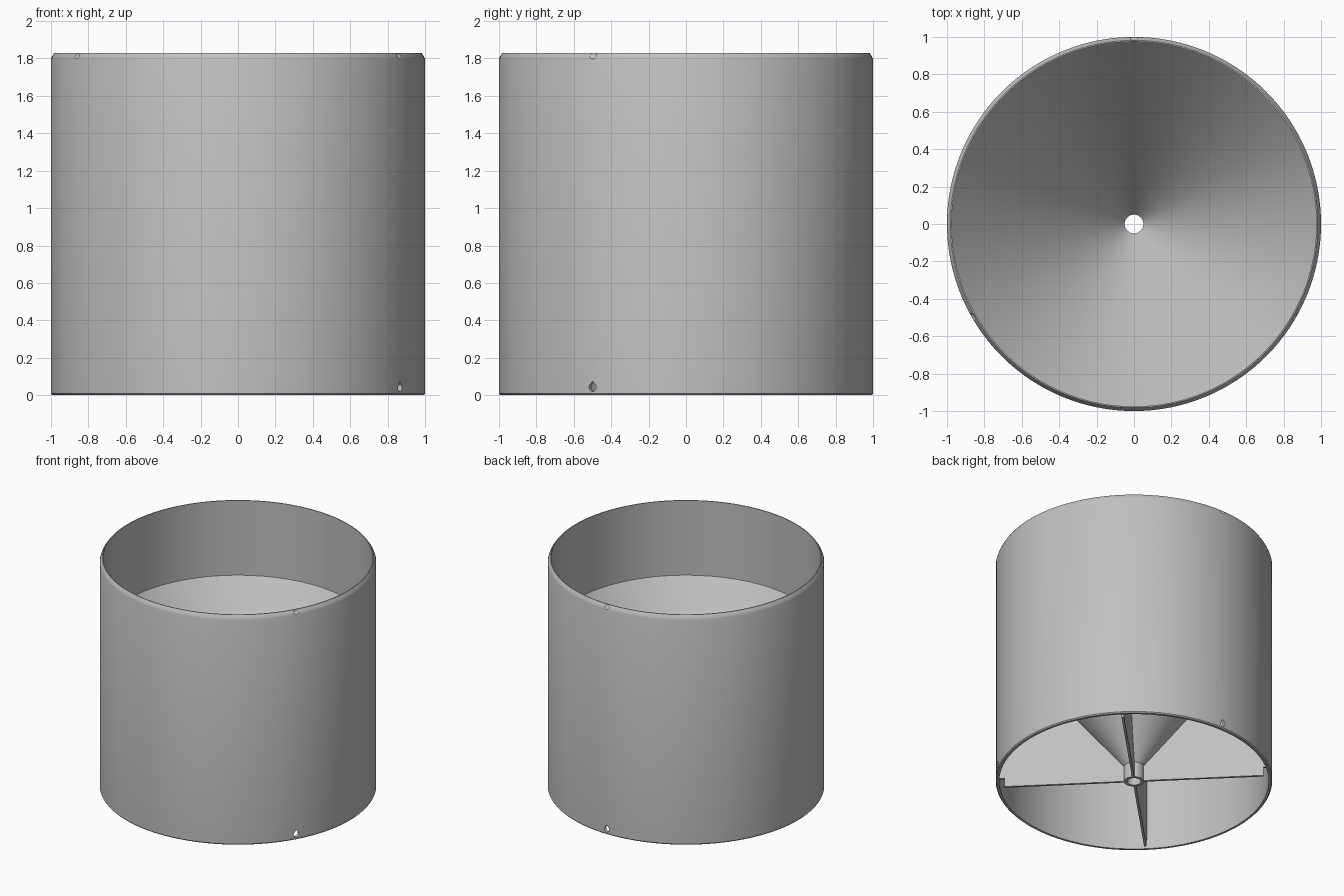
import bpy, bmesh, math
from mathutils import Matrix

if "Cube" in bpy.data.objects:
    bpy.data.objects.remove(bpy.data.objects["Cube"])

SEG = 128
grey = bpy.data.materials.new("plain_grey")
grey.diffuse_color = (0.53, 0.53, 0.53, 1)
grey.use_nodes = True
grey.node_tree.nodes["Principled BSDF"].inputs["Base Color"].default_value = grey.diffuse_color


def make_object(name, bm):
    bmesh.ops.recalc_face_normals(bm, faces=bm.faces)
    mesh = bpy.data.meshes.new(name)
    bm.to_mesh(mesh)
    bm.free()
    ob = bpy.data.objects.new(name, mesh)
    bpy.context.collection.objects.link(ob)
    mesh.materials.append(grey)
    return ob


def smooth(ob):
    bpy.ops.object.select_all(action='DESELECT')
    ob.select_set(True)
    bpy.context.view_layer.objects.active = ob
    bpy.ops.object.shade_smooth_by_angle(angle=math.radians(25))


def lathe(name, profile):
    """Revolve a closed (radius, z) profile around z."""
    bm = bmesh.new()
    rings = [[bm.verts.new((r * math.cos(a), r * math.sin(a), z)) for r, z in profile]
             for a in (2 * math.pi * i / SEG for i in range(SEG))]
    n = len(profile)
    for i in range(SEG):
        a, b = rings[i], rings[(i + 1) % SEG]
        for j in range(n):
            k = (j + 1) % n
            bm.faces.new((a[j], b[j], b[k], a[k]))
    return make_object(name, bm)


def slab(name, outline, thick, angle):
    """Extrude a (radius, z) outline across its width, turned about z."""
    bm = bmesh.new()
    face = bm.faces.new([bm.verts.new((r, -thick / 2, z)) for r, z in outline])
    ext = bmesh.ops.extrude_face_region(bm, geom=[face])
    moved = [v for v in ext["geom"] if isinstance(v, bmesh.types.BMVert)]
    bmesh.ops.translate(bm, verts=moved, vec=(0, thick, 0))
    bm.transform(Matrix.Rotation(angle, 4, 'Z'))
    return make_object(name, bm)


def drop_cutter(name, angle):
    """Teardrop prism pointing outward through the wall."""
    pts = [(0.022 * math.cos(t), 0.042 + 0.022 * math.sin(t))
           for t in (math.radians(150 + 240 * i / 16) for i in range(17))]
    pts.append((0, 0.076))
    bm = bmesh.new()
    face = bm.faces.new([bm.verts.new((0.9, y, z)) for y, z in pts])
    ext = bmesh.ops.extrude_face_region(bm, geom=[face])
    moved = [v for v in ext["geom"] if isinstance(v, bmesh.types.BMVert)]
    bmesh.ops.translate(bm, verts=moved, vec=(0.2, 0, 0))
    bm.transform(Matrix.Rotation(angle, 4, 'Z'))
    return make_object(name, bm)


def dimple_cutter(name, angle):
    """Small ball that dents the rim bevel."""
    bm = bmesh.new()
    bmesh.ops.create_uvsphere(bm, u_segments=20, v_segments=12, radius=0.036)
    bm.transform(Matrix.Rotation(angle, 4, 'Z') @ Matrix.Translation((1.017, 0, 1.828)))
    return make_object(name, bm)


# Outer tube with bevelled top rim and a small bevel at the foot
tube = lathe("tube_wall", [(0.975, 0), (0.993, 0), (1, 0.008), (1, 1.795),
                           (0.995, 1.81), (0.982, 1.83), (0.975, 1.83)])

# Drain holes at the foot and dimples on the rim, three of each
for i, deg in enumerate((-30, 90, 210)):
    for maker, label in ((drop_cutter, "hole_cutter"), (dimple_cutter, "dimple_cutter")):
        cutter = maker(f"{label}_{i}", math.radians(deg))
        cutter.hide_render = True
        cutter.hide_set(True)
        mod = tube.modifiers.new(cutter.name, 'BOOLEAN')
        mod.operation = 'DIFFERENCE'
        mod.solver = 'EXACT'
        mod.object = cutter
smooth(tube)

# Funnel cone running into a straight spout
funnel = lathe("funnel", [(0.985, 1.245), (0.05, 0.135), (0.05, 0), (0.072, 0),
                          (0.072, 0.122), (0.985, 1.205)])
smooth(funnel)

# Four support ribs under the cone, stepped up beside the wall
for i in range(4):
    slab(f"support_rib_{i}", [(0.062, 0), (0.94, 0), (0.94, 0.07), (0.985, 0.07),
                              (0.985, 1.22), (0.062, 0.13)],
         0.018, math.radians(45 + 90 * i))
